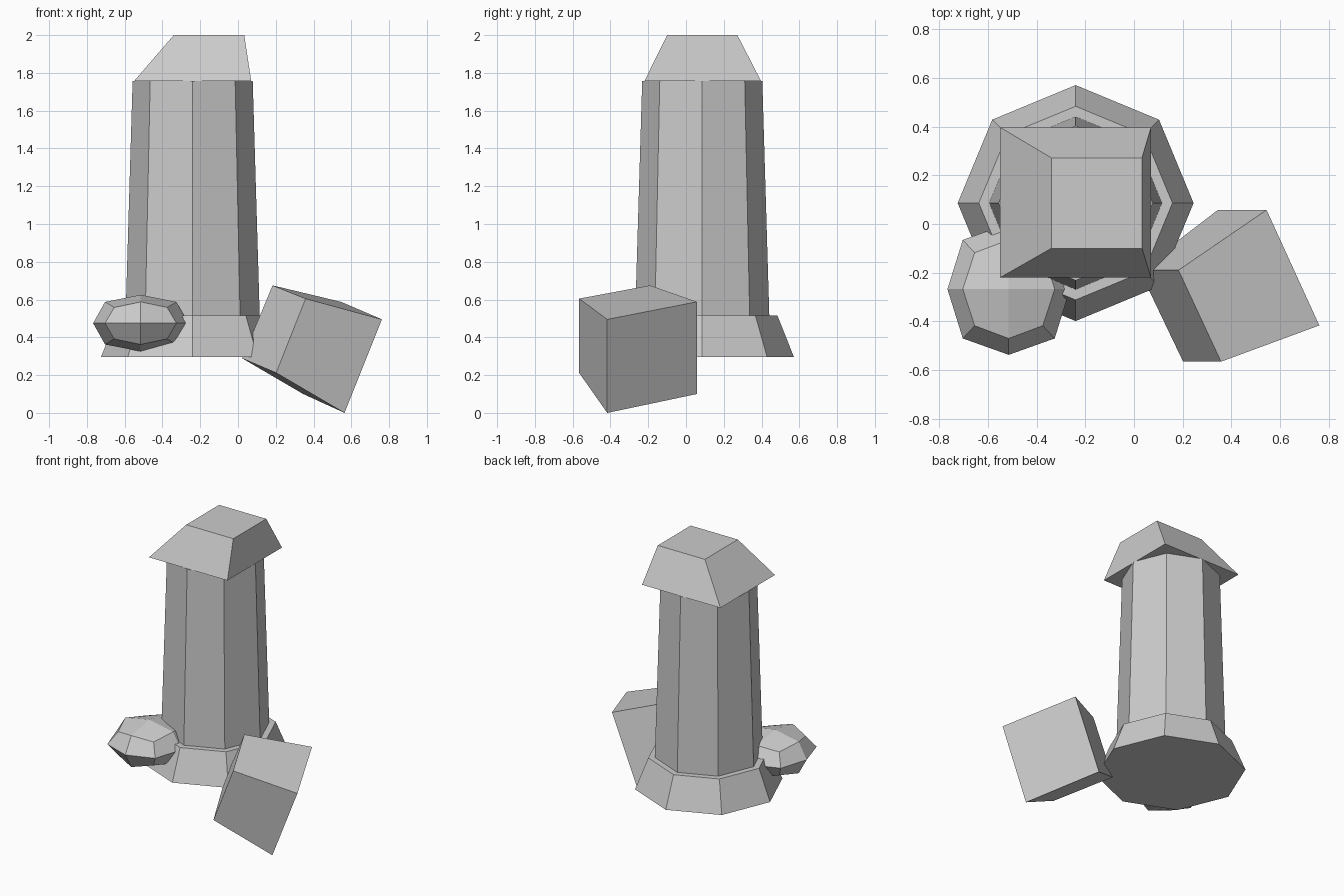
import bpy, bmesh
from math import sqrt
from mathutils import Matrix, Vector

if "Cube" in bpy.data.objects:
    bpy.data.objects.remove(bpy.data.objects["Cube"])

TX, TY = -0.24, 0.086  # tower axis


def finish(name, bm):
    bmesh.ops.recalc_face_normals(bm, faces=bm.faces)
    mesh = bpy.data.meshes.new(name)
    bm.to_mesh(mesh)
    bm.free()
    obj = bpy.data.objects.new(name, mesh)
    bpy.context.collection.objects.link(obj)
    return obj


def octagon_frustum(name, r_bottom, r_top, z0, z1):
    bm = bmesh.new()
    bmesh.ops.create_cone(bm, cap_ends=True, segments=8, radius1=r_bottom,
                          radius2=r_top, depth=z1 - z0,
                          matrix=Matrix.Translation((TX, TY, (z0 + z1) / 2)))
    return finish(name, bm)


def block(name, ring_a, ring_b):
    """Closed six-sided block between two matching four-point rings."""
    bm = bmesh.new()
    a = [bm.verts.new(p) for p in ring_a]
    b = [bm.verts.new(p) for p in ring_b]
    bm.faces.new(a)
    bm.faces.new(b)
    for i in range(4):
        j = (i + 1) % 4
        bm.faces.new((a[i], a[j], b[j], b[i]))
    return finish(name, bm)


def rect(x0, x1, y0, y1, z):
    return [(x0, y0, z), (x1, y0, z), (x1, y1, z), (x0, y1, z)]


# Tower: flared foot and tapering shaft
octagon_frustum("tower_base", 0.485, 0.398, 0.297, 0.515)
octagon_frustum("tower_shaft", 0.355, 0.318, 0.515, 1.757)

# Off-centre roof cap
block("tower_cap", rect(-0.55, 0.07, -0.22, 0.397, 1.757),
      rect(-0.34, 0.033, -0.1, 0.272, 2.0))

# Tilted boulder, narrow end towards the tower
block("square_boulder",
      [(0.183, -0.19, 0.675), (0.358, -0.566, 0.605), (0.202, -0.566, 0.212), (0.022, -0.19, 0.289)],
      [(0.545, 0.058, 0.588), (0.762, -0.417, 0.495), (0.564, -0.417, 0.0), (0.345, 0.058, 0.1)])

# Rounded boulder: a cube smoothed once and flattened
bm = bmesh.new()
bmesh.ops.create_cube(bm, size=2)
rock = finish("round_boulder", bm)
rock.location = (-0.515, -0.268, 0.475)
rock.scale = (0.252, 0.27, 0.15)
sub = rock.modifiers.new("rounding", 'SUBSURF')
sub.levels = sub.render_levels = 1
sub.use_limit_surface = False
